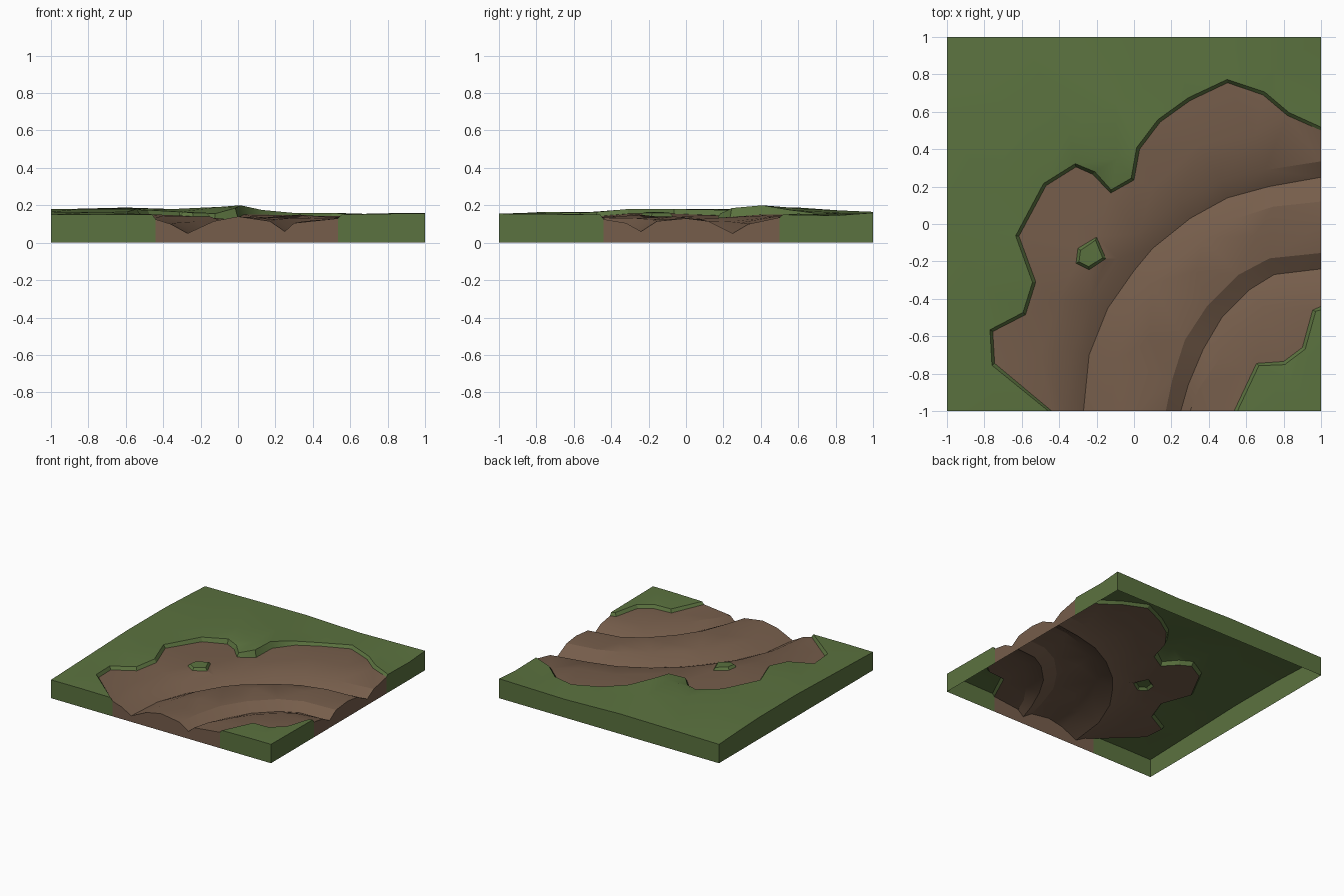
import bpy, bmesh, math
from mathutils import Vector
from mathutils.geometry import delaunay_2d_cdt

if "Cube" in bpy.data.objects:
    bpy.data.objects.remove(bpy.data.objects["Cube"])

points, edges = [], []


def add_line(line, closed=False):
    """Add a 3D polyline whose segments must survive triangulation."""
    start = len(points)
    points.extend(Vector(p) for p in line)
    n = len(line)
    for i in range(n if closed else n - 1):
        edges.append((start + i, start + (i + 1) % n))


def left_normals(path, closed=False):
    """Left-hand normals; ends on the tile border slide along the border."""
    out, n = [], len(path)
    for i, (x, y) in enumerate(path):
        a = path[i - 1] if (closed or i > 0) else path[i]
        b = path[(i + 1) % n] if (closed or i < n - 1) else path[i]
        v = Vector((a[1] - b[1], b[0] - a[0])).normalized()
        if abs(y) == 1:
            v = Vector((math.copysign(1, v.x), 0))
        elif abs(x) == 1:
            v = Vector((0, math.copysign(1, v.y)))
        out.append(v)
    return out


def bank(rows, closed=False, width=0.018):
    """Grass lip: foot line on the dirt, top line set back. Rows: x, y, foot z, top z."""
    path = [r[:2] for r in rows]
    add_line([r[:3] for r in rows], closed)
    add_line([(r[0] + n.x * width, r[1] + n.y * width, r[3])
              for r, n in zip(rows, left_normals(path, closed))], closed)
    return path


def rut(rows, z_outer, z_bottom, z_inner):
    """Wheel rut. Rows: bottom x, y, outer width, inner width."""
    normals = left_normals([r[:2] for r in rows])
    for side, z in ((1, z_outer), (0, z_bottom), (-1, z_inner)):
        line = []
        for i, (r, n) in enumerate(zip(rows, normals)):
            d = side * (r[2] if side > 0 else r[3])
            lift = 0.018 * math.sin(math.pi * i / (len(rows) - 1))
            line.append((r[0] + n.x * d, r[1] + n.y * d, z + lift))
        add_line(line)


# Grass banks around the dirt
main_bank = bank([
    (-.44, -1, .125, .15), (-.745, -.745, .14, .165), (-.755, -.575, .135, .16),
    (-.58, -.485, .14, .165), (-.525, -.31, .155, .18), (-.615, -.065, .155, .18),
    (-.47, .205, .145, .175), (-.31, .305, .13, .165), (-.22, .265, .125, .157),
    (-.125, .165, .125, .155), (0, .235, .13, .185), (.03, .4, .15, .2),
    (.14, .545, .15, .175), (.3, .66, .14, .16), (.5, .755, .135, .16),
    (.69, .69, .125, .145), (.82, .58, .13, .155), (1, .5, .135, .15)])
corner_bank = bank([
    (1, -.44, .125, .15), (.955, -.46, .125, .15), (.9, -.66, .13, .155),
    (.8, -.735, .125, .15), (.655, -.745, .125, .15), (.535, -1, .13, .15)])
tuft = bank([
    (-.30, -.13, .145, .165), (-.31, -.21, .145, .165), (-.24, -.245, .14, .16),
    (-.15, -.185, .14, .16), (-.2, -.07, .14, .16)], closed=True)

# Two curved wheel ruts
rut([(-.27, -1, .09, .14), (-.24, -.7, .09, .15), (-.14, -.45, .1, .13),
     (0, -.25, .11, .12), (.1, -.13, .11, .13), (.3, .03, .11, .13),
     (.5, .14, .1, .12), (.72, .2, .09, .11), (1, .25, .085, .13)], .1, .05, .115)
rut([(.25, -1, .08, .05), (.29, -.86, .09, .06), (.37, -.67, .11, .1),
     (.47, -.5, .1, .12), (.62, -.35, .1, .13), (.75, -.27, .09, .11),
     (1, -.24, .085, .08)], .115, .06, .105)

# Spot heights: tile border, grass hills, dirt crown
for p in [(-1, -1, .15), (-1, -.5, .165), (-1, 0, .18), (-1, .5, .178), (-1, .8, .165),
          (-1, 1, .155), (-.6, 1, .16), (-.1, 1, .165), (.4, 1, .15), (1, 1, .16),
          (1, .8, .145), (1, -1, .155), (.83, -1, .155), (-.75, -1, .152)]:
    points.append(Vector(p))
for p in [(-.85, -.3, .18), (-.75, .2, .175), (-.6, .6, .188), (-.35, .5, .18),
          (-.09, .35, .192), (-.1, .65, .18), (.25, .82, .16), (.75, .82, .152),
          (.85, -.85, .16),
          (0, -1, .14), (.08, -.62, .14), (.33, -.25, .15), (.65, -.06, .14), (1, 0, .13),
          (-.5, -.7, .13), (-.4, -.4, .14), (-.4, .1, .145), (.1, .2, .135),
          (.35, .42, .145), (.65, .48, .14), (.6, -.78, .12)]:
    points.append(Vector(p))

verts2d, _, tris, origins, _, _ = delaunay_2d_cdt(
    [p.xy for p in points], edges, [], 0, 1e-5)
heights = []
for v, src in zip(verts2d, origins):
    if src:
        heights.append(points[src[0]].z)
    else:
        heights.append(min(points, key=lambda p: (p.xy - v).length).z)


def inside(x, y, poly):
    hit = False
    for (x1, y1), (x2, y2) in zip(poly, poly[1:] + poly[:1]):
        if (y1 > y) != (y2 > y) and x < x1 + (y - y1) * (x2 - x1) / (y2 - y1):
            hit = not hit
    return hit


grass_areas = [main_bank + [(1, 1), (-1, 1), (-1, -1)], corner_bank + [(1, -1)], tuft]


def is_grass(tri):
    c = sum((verts2d[i] for i in tri), Vector((0, 0))) / len(tri)
    return any(inside(c.x, c.y, a) for a in grass_areas)


def border_edge(a, b):
    return any(abs(a.co[k] - s) < 1e-4 and abs(b.co[k] - s) < 1e-4
               for k in (0, 1) for s in (-1, 1))


def build(name, faces, color):
    """Surface patch plus its share of the outer skirt down to z = 0."""
    bm = bmesh.new()
    vs = [bm.verts.new((v.x, v.y, z)) for v, z in zip(verts2d, heights)]
    for tri in faces:
        f = bm.faces.new([vs[i] for i in tri])
        f.normal_update()
        if f.normal.z < 0:
            f.normal_flip()
    base = {}

    def foot(v):
        if v not in base:
            base[v] = bm.verts.new((v.co.x, v.co.y, 0))
        return base[v]

    rim = [e.link_loops[0] for e in bm.edges if e.is_boundary and border_edge(*e.verts)]
    pairs = [(l.vert, l.link_loop_next.vert) for l in rim]
    for a, b in pairs:
        bm.faces.new((b, a, foot(a), foot(b)))
    bmesh.ops.delete(bm, geom=[v for v in bm.verts if not v.link_faces], context='VERTS')
    me = bpy.data.meshes.new(name)
    bm.to_mesh(me)
    bm.free()
    mat = bpy.data.materials.new(name)
    mat.diffuse_color = color
    mat.use_nodes = True
    mat.node_tree.nodes["Principled BSDF"].inputs["Base Color"].default_value = mat.diffuse_color
    me.materials.append(mat)
    ob = bpy.data.objects.new(name, me)
    bpy.context.collection.objects.link(ob)
    bpy.ops.object.select_all(action='DESELECT')
    ob.select_set(True)
    bpy.context.view_layer.objects.active = ob
    bpy.ops.object.shade_smooth_by_angle(angle=math.radians(22))


build("grass", [t for t in tris if is_grass(t)], (.105, .17, .05, 1))
build("dirt_track", [t for t in tris if not is_grass(t)], (.18, .11, .07, 1))
